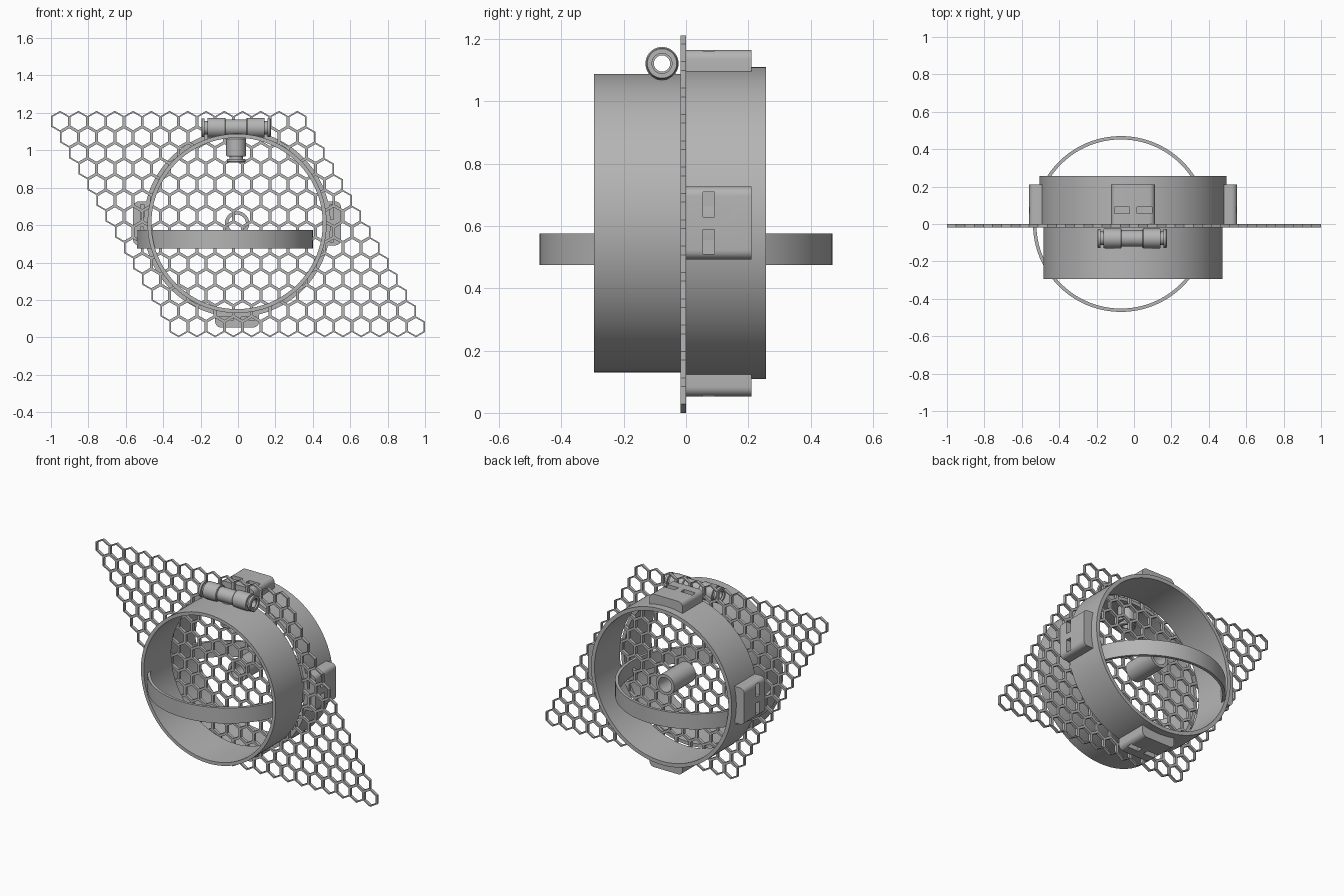
import bpy, bmesh
from math import sin, cos, pi, sqrt
from mathutils import Matrix, Vector

cube = bpy.data.objects.get("Cube")
if cube:
    bpy.data.objects.remove(cube, do_unlink=True)

grey = bpy.data.materials.new("plain grey")
grey.use_nodes = True
colour = (0.46, 0.46, 0.46, 1)
grey.diffuse_color = colour
grey.node_tree.nodes["Principled BSDF"].inputs["Base Color"].default_value = colour

CENTRE = Vector((-0.005, 0, 0.609))     # shared axis of the housing
ALONG_X = Matrix.Rotation(pi / 2, 4, 'Y')
ALONG_Y = Matrix.Rotation(-pi / 2, 4, 'X')


def finish(name, bm, matrix=Matrix(), smooth=True):
    bmesh.ops.transform(bm, matrix=matrix, verts=bm.verts)
    bmesh.ops.recalc_face_normals(bm, faces=bm.faces)
    mesh = bpy.data.meshes.new(name)
    bm.to_mesh(mesh)
    bm.free()
    mesh.materials.append(grey)
    ob = bpy.data.objects.new(name, mesh)
    bpy.context.collection.objects.link(ob)
    bpy.ops.object.select_all(action='DESELECT')
    ob.select_set(True)
    bpy.context.view_layer.objects.active = ob
    if smooth:
        bpy.ops.object.shade_smooth_by_angle(angle=pi / 6)
    return ob


def lathe(name, profile, location, rotation=Matrix(), steps=48):
    """Turn a closed (radius, height) outline about local z."""
    bm = bmesh.new()
    rings = []
    for i in range(steps):
        a = 2 * pi * i / steps
        rings.append([bm.verts.new((r * cos(a), r * sin(a), h)) for r, h in profile])
    n = len(profile)
    for i in range(steps):
        p, q = rings[i], rings[(i + 1) % steps]
        for k in range(n):
            m = (k + 1) % n
            bm.faces.new((p[k], p[m], q[m], q[k]))
    return finish(name, bm, Matrix.Translation(location) @ rotation)


def tube(name, outer, inner, low, high, location, rotation=Matrix(), steps=48):
    outline = [(inner, low), (outer, low), (outer, high), (inner, high)]
    return lathe(name, outline, location, rotation, steps)


def prism(bm, points, offset):
    """Extrude a flat outline by an offset vector."""
    face = bm.faces.new([bm.verts.new(p) for p in points])
    made = bmesh.ops.extrude_face_region(bm, geom=[face], use_keep_orig=True)
    verts = [v for v in made["geom"] if isinstance(v, bmesh.types.BMVert)]
    bmesh.ops.translate(bm, verts=verts, vec=offset)


# Sheared honeycomb screen, neighbouring cells share their walls
COUNT = 14
PITCH = 2 / 20.5
WALL = 0.0155
bm = bmesh.new()
outer = PITCH / sqrt(3)
inner = (PITCH - WALL) / sqrt(3)
for row in range(COUNT):
    for col in range(COUNT):
        cx = 1 - PITCH * (COUNT - 0.5 - col + row / 2)
        cz = outer + row * PITCH * sqrt(3) / 2
        rings = []
        for r in (outer, inner):
            rings.append([bm.verts.new((cx + r * sin(k * pi / 3), -0.009,
                                        cz + r * cos(k * pi / 3))) for k in range(6)])
        a, b = rings
        for k in range(6):
            m = (k + 1) % 6
            bm.faces.new((a[k], a[m], b[m], b[k]))
bmesh.ops.remove_doubles(bm, verts=bm.verts, dist=0.001)
screen = finish("honeycomb_screen", bm, smooth=False)
solid = screen.modifiers.new("thickness", 'SOLIDIFY')
solid.thickness = 0.018
solid.offset = 0
bpy.ops.object.modifier_apply(modifier=solid.name)

# Housing rings either side of the screen, centre tube and loose hoop
tube("front_ring", 0.479, 0.458, -0.295, -0.018, CENTRE, ALONG_Y, 128)
tube("back_ring", 0.5, 0.476, 0, 0.257, CENTRE, ALONG_Y, 128)
tube("centre_tube", 0.065, 0.047, 0, 0.22, CENTRE, ALONG_Y)
tube("hoop", 0.47, 0.452, 0.475, 0.575, (-0.07, 0, 0), steps=128)

# Four strap clips around the back ring, each with two angled slots
HALF, TOP, ROUND, DEPTH = 0.117, 0.556, 0.03, 0.21
for k, side in enumerate(("top", "left", "bottom", "right")):
    turn = Matrix.Translation(CENTRE) @ Matrix.Rotation(k * pi / 2, 4, 'Y')
    outline = []
    for i in range(7):
        a = i * pi / 12
        outline.append((HALF - ROUND + ROUND * cos(a), 0, TOP - ROUND + ROUND * sin(a)))
    outline += [(-x, y, z) for x, y, z in reversed(outline)]
    for i in range(13):
        x = HALF * (i / 6 - 1)
        outline.append((x, 0, sqrt(0.495 ** 2 - x * x)))
    bm = bmesh.new()
    prism(bm, outline, (0, DEPTH, 0))
    clip = finish(side + "_clip", bm, turn)

    bm = bmesh.new()
    path = [(-0.01, 0.497), (-0.01, 0.515), (0.055, 0.515),
            (0.055, 0.6), (0.091, 0.6), (0.091, 0.497)]
    for start in (-0.1, 0.02):
        prism(bm, [(start, y, z) for y, z in path], (0.08, 0, 0))
    cutter = finish("slot_cutter", bm, turn, smooth=False)
    cutter.hide_render = True
    bpy.context.view_layer.objects.active = clip
    cut = clip.modifiers.new("slots", 'BOOLEAN')
    cut.operation = 'DIFFERENCE'
    cut.solver = 'EXACT'
    cut.object = cutter
    bpy.ops.object.modifier_apply(modifier=cut.name)
    bpy.data.objects.remove(cutter, do_unlink=True)

# Tee fitting on top of the front ring: three identical sockets on a body
TEE = Vector((-0.01, -0.077, 1.121))
BORE = 0.026
socket = [(BORE, 0.045), (0.044, 0.045), (0.044, 0.056), (0.05, 0.056),
          (0.053, 0.06), (0.053, 0.148), (0.05, 0.153), (0.036, 0.153),
          (0.036, 0.168), (0.05, 0.168), (0.05, 0.182), (0.047, 0.186),
          (0.032, 0.186), (0.032, 0.175), (BORE, 0.175)]
lathe("tee_left_socket", socket, TEE, ALONG_X)
lathe("tee_right_socket", socket, TEE, ALONG_X.inverted())
lathe("tee_lower_socket", socket, TEE, Matrix.Rotation(pi, 4, 'X'))
tube("tee_body", 0.044, BORE, -0.05, 0.05, TEE, ALONG_X)
tube("tee_neck", 0.043, BORE, -0.05, -0.03, TEE)
